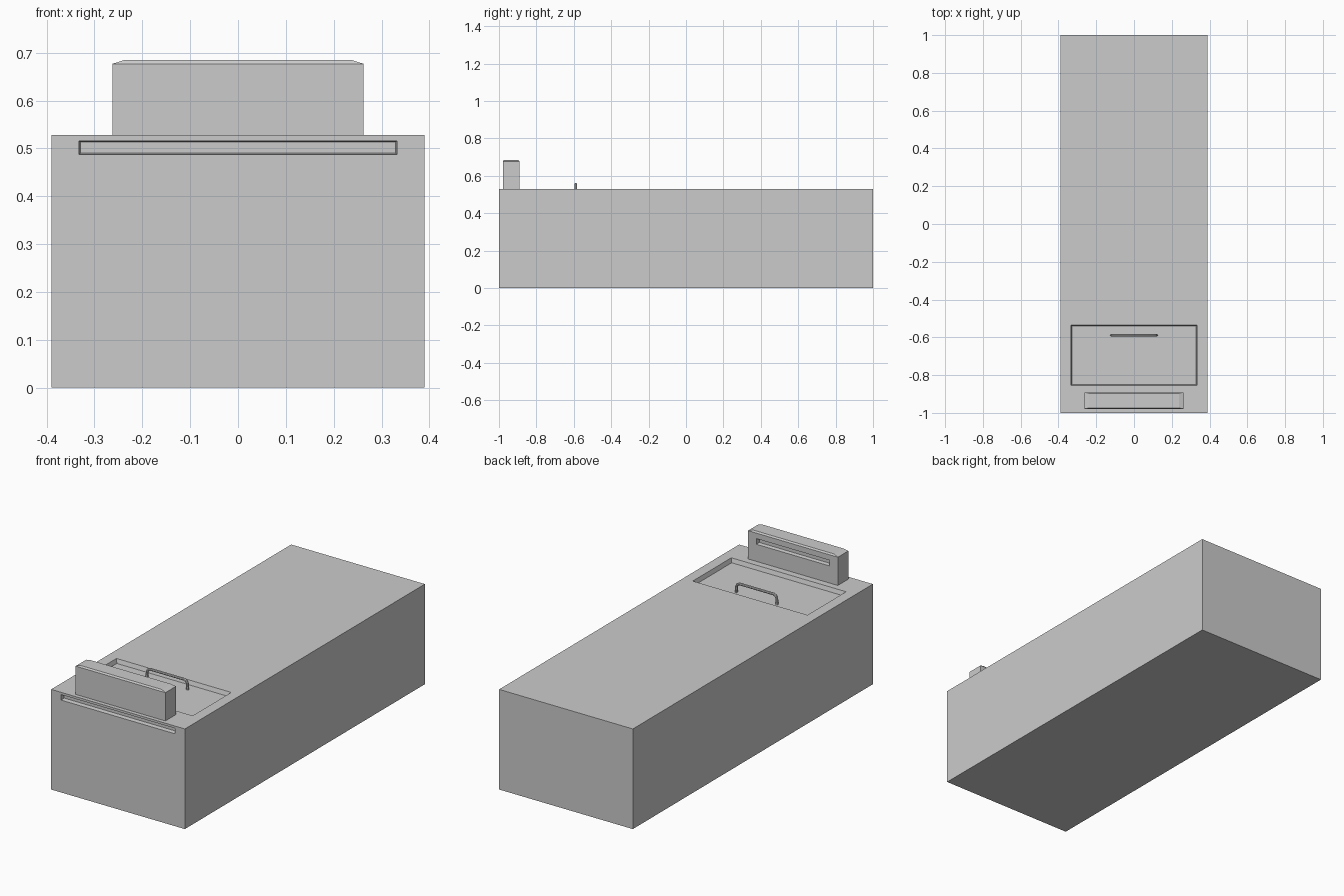
import bpy

if "Cube" in bpy.data.objects:
    bpy.data.objects.remove(bpy.data.objects["Cube"])


def ring_solid(name, low, high):
    """Solid between two axis-aligned rectangles, each a pair of opposite corners in (x, y, z)."""
    verts = []
    for (x0, y0, z0), (x1, y1, z1) in (low, high):
        if y0 == y1:      # rectangle facing y
            verts += [(x0, y0, z0), (x1, y0, z0), (x1, y0, z1), (x0, y0, z1)]
        else:             # rectangle facing z
            verts += [(x0, y0, z0), (x1, y0, z0), (x1, y1, z0), (x0, y1, z0)]
    faces = [(3, 2, 1, 0), (4, 5, 6, 7)] + [(i, (i + 1) % 4, (i + 1) % 4 + 4, i + 4) for i in range(4)]
    mesh = bpy.data.meshes.new(name)
    mesh.from_pydata(verts, [], faces)
    ob = bpy.data.objects.new(name, mesh)
    bpy.context.collection.objects.link(ob)
    # consistent outward normals
    bpy.context.view_layer.objects.active = ob
    bpy.ops.object.select_all(action='DESELECT')
    ob.select_set(True)
    bpy.ops.object.mode_set(mode='EDIT')
    bpy.ops.mesh.select_all(action='SELECT')
    bpy.ops.mesh.normals_make_consistent(inside=False)
    bpy.ops.object.mode_set(mode='OBJECT')
    return ob


def cut(target, cutter):
    """Subtract the cutter and remove it."""
    cutter.hide_render = True
    mod = target.modifiers.new("recess", 'BOOLEAN')
    mod.operation, mod.solver, mod.object = 'DIFFERENCE', 'EXACT', cutter
    bpy.context.view_layer.objects.active = target
    bpy.ops.object.modifier_apply(modifier=mod.name)
    bpy.data.objects.remove(cutter)


# Cabinet body with lid recess on top and a long slot in the front
TOP = 0.528
body = ring_solid("cabinet_body", ((-0.39, -1, 0), (0.39, 1, 0)), ((-0.39, -1, TOP), (0.39, 1, TOP)))
cut(body, ring_solid("lid_cutter", ((-0.328, -0.849, 0.506), (0.328, -0.541, 0.506)),
                     ((-0.335, -0.856, TOP + 0.001), (0.335, -0.534, TOP + 0.001))))
cut(body, ring_solid("front_slot_cutter", ((-0.333, -1.001, 0.487), (0.333, -1.001, 0.516)),
                     ((-0.329, -0.978, 0.490), (0.329, -0.978, 0.513))))

# Upright console: straight block with a chamfered cap, joined in one mesh
console = ring_solid("console", ((-0.262, -0.979, TOP), (0.262, -0.891, TOP)),
                     ((-0.262, -0.979, 0.677), (0.262, -0.891, 0.677)))
cut(console, ring_solid("console_slot_cutter", ((-0.213, -0.890, 0.618), (0.213, -0.890, 0.648)),
                        ((-0.210, -0.911, 0.621), (0.210, -0.911, 0.645))))
cap = ring_solid("console_cap", ((-0.262, -0.979, 0.677), (0.262, -0.891, 0.677)),
                 ((-0.237, -0.973, 0.685), (0.237, -0.897, 0.685)))

# Lid handle: bent bar
curve = bpy.data.curves.new("lid_handle", 'CURVE')
curve.dimensions = '3D'
curve.bevel_depth, curve.bevel_resolution = 0.007, 2
curve.use_fill_caps = True
half = [(-0.119, 0.503), (-0.117, 0.538), (-0.112, 0.549), (-0.100, 0.555)]
path = half + [(-x, z) for x, z in reversed(half)]
spline = curve.splines.new('POLY')
spline.points.add(len(path) - 1)
for point, (x, z) in zip(spline.points, path):
    point.co = (x, -0.589, z, 1)
handle = bpy.data.objects.new("lid_handle", curve)
bpy.context.collection.objects.link(handle)
bpy.ops.object.select_all(action='DESELECT')
bpy.context.view_layer.objects.active = handle
handle.select_set(True)
bpy.ops.object.convert(target='MESH')
bpy.ops.object.shade_smooth_by_angle()
